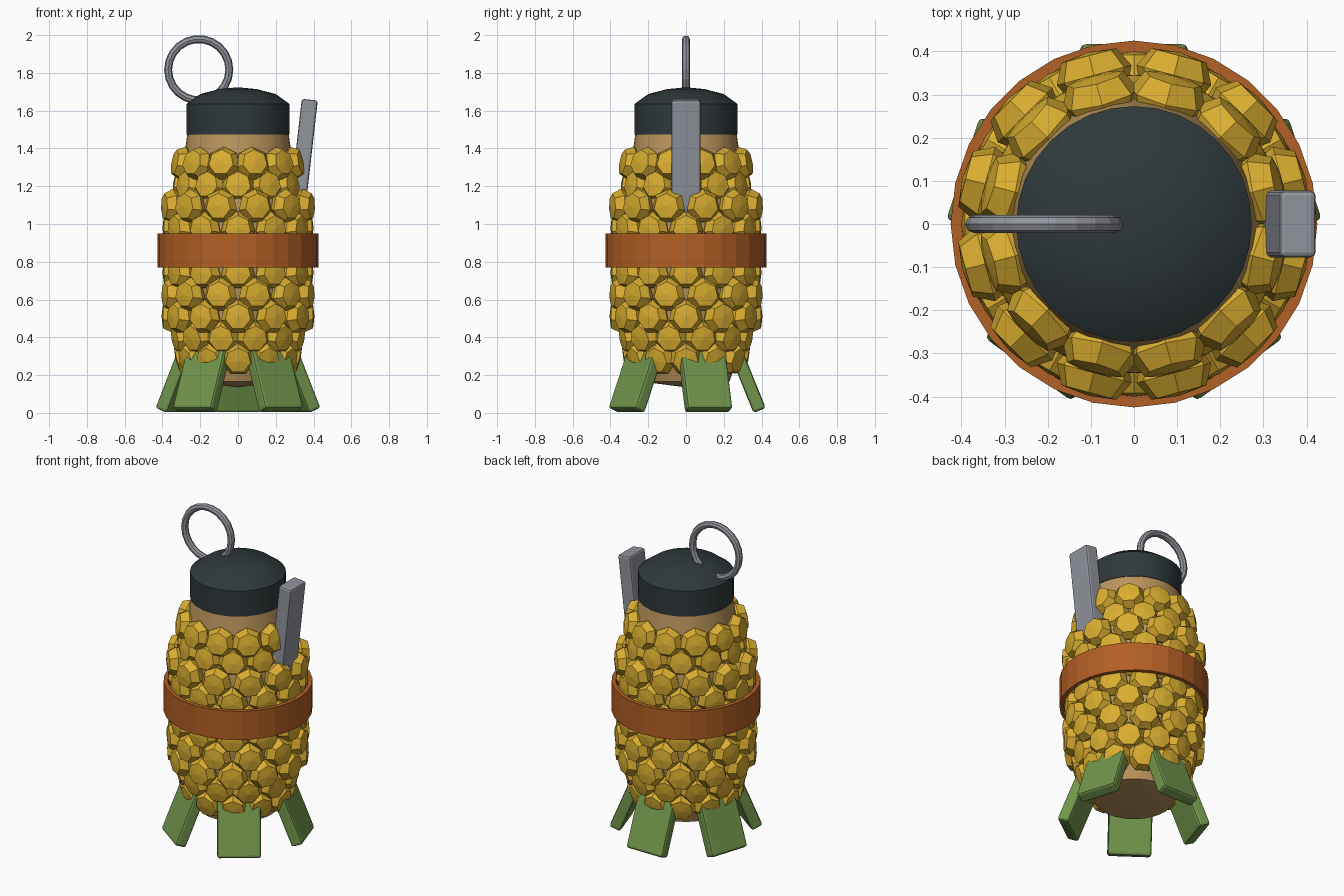
import bpy, bmesh, math
from mathutils import Matrix, Vector

if "Cube" in bpy.data.objects:
    bpy.data.objects.remove(bpy.data.objects["Cube"])


def material(name, rgb):
    m = bpy.data.materials.new(name)
    m.diffuse_color = (*rgb, 1)
    m.use_nodes = True
    m.node_tree.nodes["Principled BSDF"].inputs["Base Color"].default_value = m.diffuse_color
    return m


YELLOW = material("yellow scale", (0.70, 0.42, 0.03))
TAN = material("tan body", (0.50, 0.30, 0.11))
DARK = material("dark cap", (0.028, 0.04, 0.042))
ORANGE = material("orange band", (0.45, 0.115, 0.018))
GREY = material("grey metal", (0.29, 0.30, 0.34))
GREEN = material("green leaf", (0.165, 0.30, 0.07))


def finish(bm, name, mat, smooth=None):
    bmesh.ops.recalc_face_normals(bm, faces=bm.faces[:])
    me = bpy.data.meshes.new(name)
    bm.to_mesh(me)
    bm.free()
    me.materials.append(mat)
    ob = bpy.data.objects.new(name, me)
    bpy.context.collection.objects.link(ob)
    if smooth:
        bpy.ops.object.select_all(action='DESELECT')
        bpy.context.view_layer.objects.active = ob
        ob.select_set(True)
        bpy.ops.object.shade_smooth_by_angle(angle=math.radians(smooth))
    return ob


def add_rings(bm, profile, n, mat=Matrix(), closed=False):
    """Revolve (radius, height) points about z; radius 0 makes a pole."""
    rings = []
    for r, z in profile:
        if r == 0:
            rings.append([bm.verts.new(mat @ Vector((0, 0, z)))])
        else:
            rings.append([bm.verts.new(mat @ Vector((r * math.cos(2 * math.pi * k / n),
                                                     r * math.sin(2 * math.pi * k / n), z)))
                          for k in range(n)])
    pairs = list(zip(rings, rings[1:]))
    if closed:
        pairs.append((rings[-1], rings[0]))
    for a, b in pairs:
        for k in range(n):
            j = (k + 1) % n
            if len(a) == 1:
                bm.faces.new((a[0], b[j], b[k]))
            elif len(b) == 1:
                bm.faces.new((a[k], a[j], b[0]))
            else:
                bm.faces.new((a[k], a[j], b[j], b[k]))


def lathe(name, profile, n, mat, smooth=None, closed=False):
    bm = bmesh.new()
    add_rings(bm, profile, n, closed=closed)
    return finish(bm, name, mat, smooth)


def block(name, size, mat, xform, bevel):
    bm = bmesh.new()
    bmesh.ops.create_cube(bm, size=1, matrix=Matrix.Diagonal((*size, 1)))
    bmesh.ops.bevel(bm, geom=bm.edges[:], offset=bevel, segments=2, affect='EDGES', profile=0.5)
    bmesh.ops.transform(bm, matrix=xform, verts=bm.verts)
    return finish(bm, name, mat)


# body, cap and band
lathe("body", [(0, .135), (.23, .165), (.265, .27), (.325, .48), (.34, .85),
               (.325, 1.12), (.285, 1.36), (.265, 1.5), (0, 1.5)], 32, TAN, 40)
lathe("cap", [(0, 1.475), (.273, 1.475), (.273, 1.635), (.2, 1.688), (.1, 1.714), (0, 1.724)],
      32, DARK, 30)
lathe("band", [(.40, .77), (.425, .77), (.425, .95), (.40, .95)], 28, ORANGE, closed=True)

# staggered rows of faceted scales
OUTER = [.33, .355, .405, .41, .40, .40, .40, .412, .345, .355]
bm = bmesh.new()
for i, outer in enumerate(OUTER):
    z = .275 + .117 * i
    slope = math.radians({0: 14, 1: 10, 8: -8, 9: -10}.get(i, 0))
    for k in range(12):
        ang = math.radians(30 * k + 15 * (i % 2))
        m = (Matrix.Rotation(ang, 4, 'Z') @ Matrix.Translation((outer, 0, z))
             @ Matrix.Rotation(math.pi / 2 + slope, 4, 'Y') @ Matrix.Rotation(math.pi, 4, 'Z'))
        add_rings(bm, [(0, -.10), (.07, -.10), (.092, -.055), (.068, -.008), (0, 0)], 7, m)
finish(bm, "scales", YELLOW)

# leaves at the foot, splayed outward
for k in range(5):
    x = (Matrix.Rotation(math.radians(90 + 72 * k), 4, 'Z') @ Matrix.Translation((.325, 0, .173))
         @ Matrix.Rotation(math.radians(-22), 4, 'Y'))
    block(f"leaf_{k + 1}", (.07, .25, .345), GREEN, x, .014)

# safety lever
block("lever", (.085, .155, .60), GREY,
      Matrix.Translation((.346, 0, 1.36)) @ Matrix.Rotation(math.radians(6.5), 4, 'Y'), .012)

# pull ring standing in the xz plane
bm = bmesh.new()
minor = [(.162 + .021 * math.cos(a), .021 * math.sin(a))
         for a in (2 * math.pi * j / 8 for j in range(8))]
add_rings(bm, minor, 22, Matrix.Translation((-.208, 0, 1.817)) @ Matrix.Rotation(math.pi / 2, 4, 'X'),
          closed=True)
finish(bm, "pull_ring", GREY)
